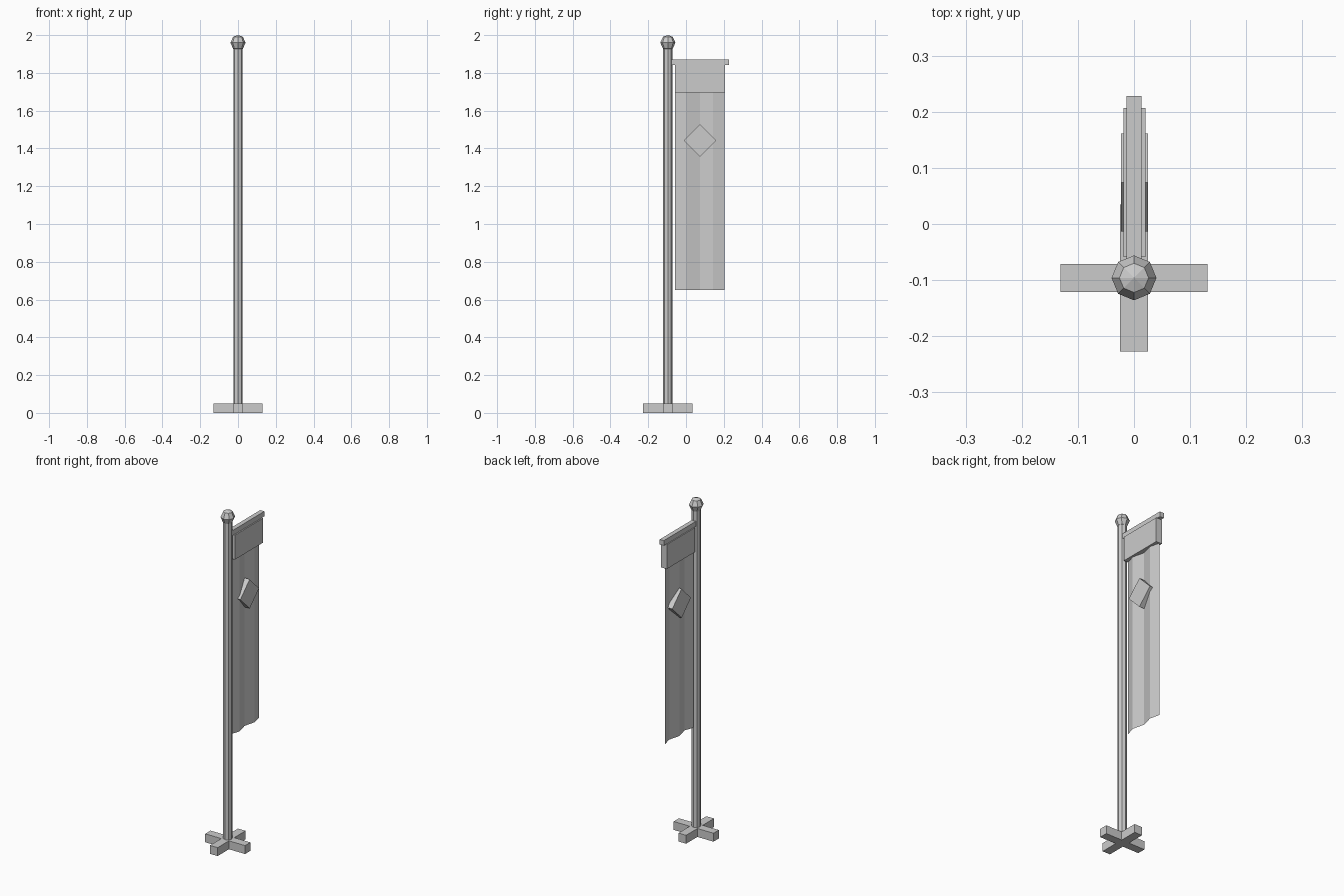
import bpy
import bmesh
from math import cos, sin, pi
from mathutils import Matrix

if "Cube" in bpy.data.objects:
    bpy.data.objects.remove(bpy.data.objects["Cube"], do_unlink=True)

POLE_Y = -0.096
SIDES = 8

grey = bpy.data.materials.new("light_grey")
grey.use_nodes = True
grey.diffuse_color = (0.6, 0.6, 0.6, 1)
grey.node_tree.nodes["Principled BSDF"].inputs["Base Color"].default_value = (0.6, 0.6, 0.6, 1)


def finish(name, bm):
    mesh = bpy.data.meshes.new(name)
    bm.to_mesh(mesh)
    bm.free()
    mesh.materials.append(grey)
    obj = bpy.data.objects.new(name, mesh)
    bpy.context.collection.objects.link(obj)
    return obj


def box(name, centre, size, turn=0):
    bm = bmesh.new()
    bmesh.ops.create_cube(bm, size=1)
    bmesh.ops.scale(bm, vec=size, verts=bm.verts)
    bmesh.ops.rotate(bm, matrix=Matrix.Rotation(turn, 3, "X"), verts=bm.verts)
    bmesh.ops.translate(bm, vec=centre, verts=bm.verts)
    return finish(name, bm)


def lathe(name, profile):
    """Revolve (radius, height) pairs around the pole axis and close both ends."""
    bm = bmesh.new()
    rings = []
    for r, z in profile:
        angles = [2 * pi * i / SIDES for i in range(SIDES)]
        rings.append([bm.verts.new((r * cos(a), POLE_Y + r * sin(a), z)) for a in angles])
    for low, high in zip(rings, rings[1:]):
        for i in range(SIDES):
            j = (i + 1) % SIDES
            bm.faces.new((low[i], low[j], high[j], high[i]))
    bm.faces.new(rings[0][::-1])
    bm.faces.new(rings[-1])
    bmesh.ops.remove_doubles(bm, verts=bm.verts, dist=0.0002)
    return finish(name, bm)


# Crossed foot
box("foot_beam_side", (0, POLE_Y, 0.025), (0.262, 0.05, 0.05))
box("foot_beam_front", (0, POLE_Y, 0.025), (0.05, 0.262, 0.05))

# Pole and faceted finial
lathe("pole", [(0.025, 0.04), (0.025, 1.94)])
lathe("finial", [(0.004, 1.921), (0.026, 1.928), (0.04, 1.96), (0.026, 1.991), (0.0005, 2.0)])

# Hanging bar and banner header
box("hanging_bar", (0, 0.067, 1.856), (0.027, 0.322, 0.03))
box("banner_header", (0.001, 0.074, 1.768), (0.039, 0.265, 0.145))

# Folded cloth sheet
bm = bmesh.new()
folds = [(-0.008, -0.058), (0.01, 0.001), (-0.008, 0.073), (0.01, 0.142), (-0.004, 0.205)]
columns = [[bm.verts.new((x, y, z)) for z in (0.65, 1.71)] for x, y in folds]
for a, b in zip(columns, columns[1:]):
    bm.faces.new((a[0], b[0], b[1], a[1]))
finish("banner_cloth", bm)

# Diamond emblem through the cloth
box("diamond_emblem", (0.001, 0.074, 1.442), (0.048, 0.123, 0.123), pi / 4)
